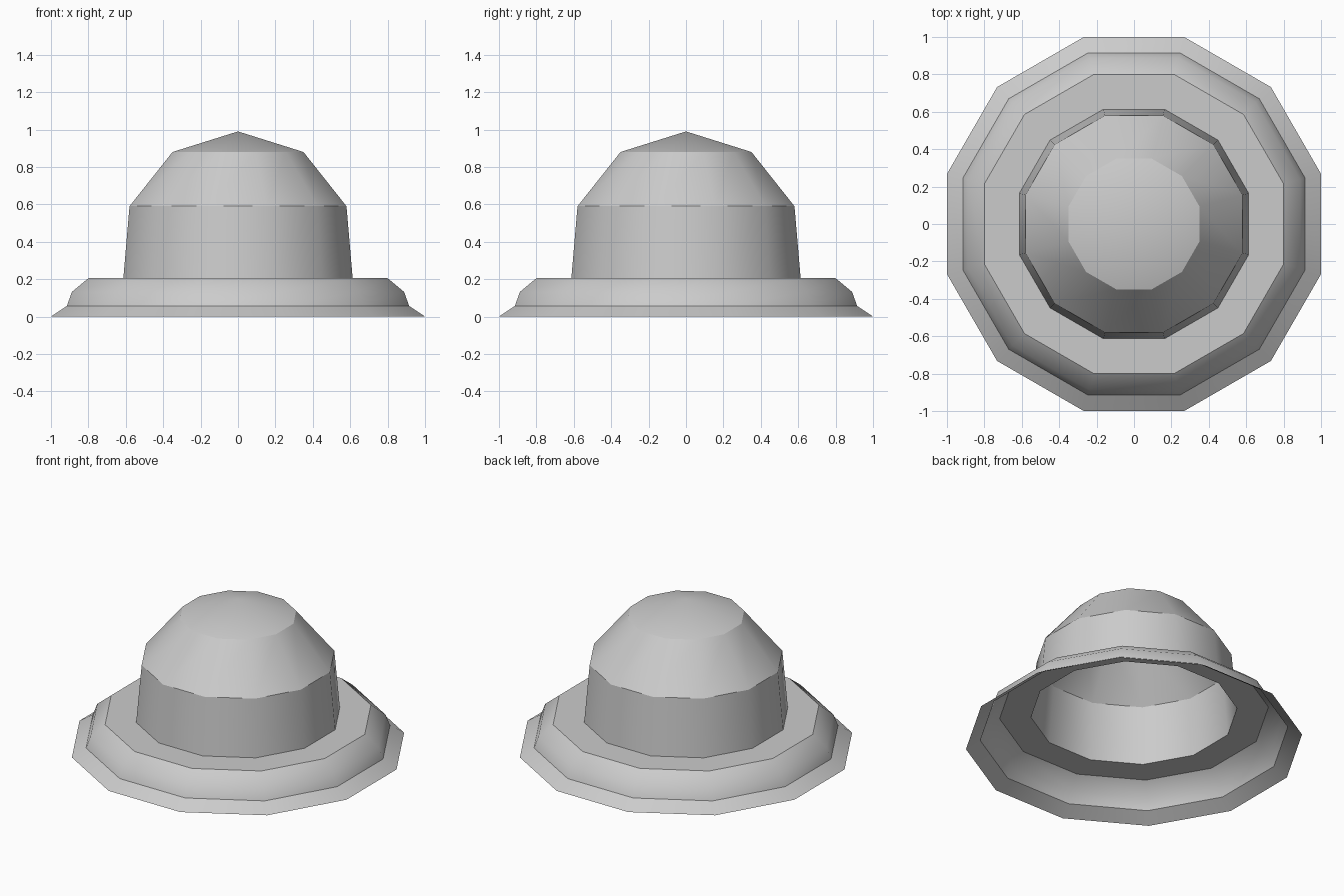
import bpy, bmesh, math

cube = bpy.data.objects.get("Cube")
if cube:
    bpy.data.objects.remove(cube)

SIDES = 12
# (distance to flat side, height) from the rim up to the crown shoulder
PROFILE = [(1, 0), (0.915, 0.057), (0.888, 0.132), (0.80, 0.205),
           (0.613, 0.205), (0.58, 0.59), (0.35, 0.88)]
TIP = 0.99

grey = bpy.data.materials.new("light_grey")
grey.use_nodes = True
colour = (0.6, 0.6, 0.6, 1)
grey.diffuse_color = colour
grey.node_tree.nodes["Principled BSDF"].inputs["Base Color"].default_value = colour

# Open, hollow shell: rings joined by quads, closed by a fan at the tip
bm = bmesh.new()
rings = []
for flat, z in PROFILE:
    r = flat / math.cos(math.pi / SIDES)
    angles = [(i + 0.5) * math.tau / SIDES for i in range(SIDES)]
    rings.append([bm.verts.new((r * math.cos(a), r * math.sin(a), z)) for a in angles])
tip = bm.verts.new((0, 0, TIP))
for i in range(SIDES):
    j = (i + 1) % SIDES
    for low, high in zip(rings, rings[1:]):
        bm.faces.new((low[i], low[j], high[j], high[i]))
    bm.faces.new((rings[-1][i], rings[-1][j], tip))

mesh = bpy.data.meshes.new("hat_shell")
bm.to_mesh(mesh)
bm.free()
mesh.materials.append(grey)
hat = bpy.data.objects.new("hat_shell", mesh)
bpy.context.collection.objects.link(hat)

# Smooth around the sides, sharp at the main ridges
bpy.ops.object.select_all(action='DESELECT')
hat.select_set(True)
bpy.context.view_layer.objects.active = hat
bpy.ops.object.shade_smooth_by_angle(angle=math.radians(32))
